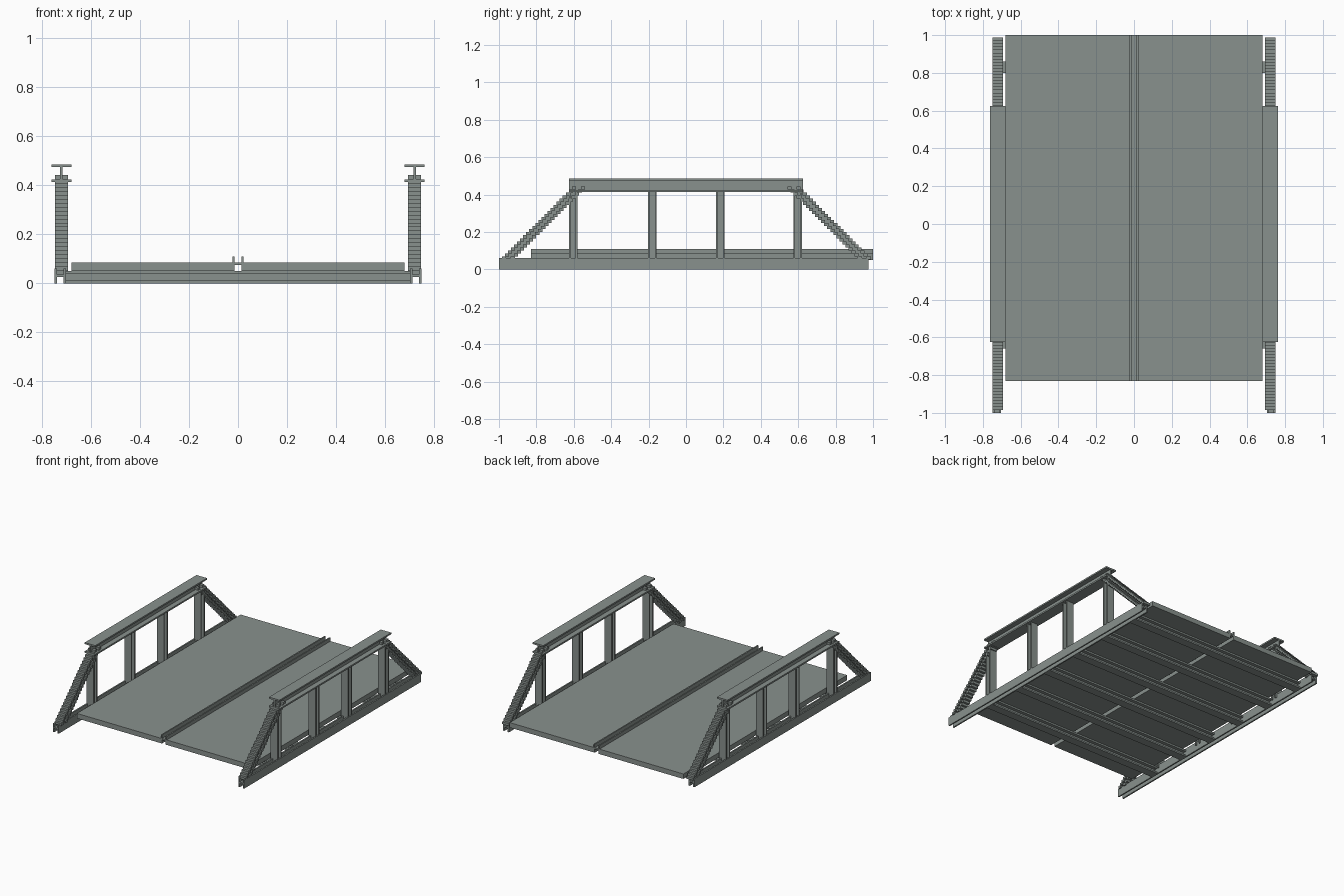
import bpy
import bmesh
from mathutils import Vector

cube = bpy.data.objects.get("Cube")
if cube:
    bpy.data.objects.remove(cube, do_unlink=True)

steel = bpy.data.materials.new("grey_steel")
steel.use_nodes = True
GREY = (0.25, 0.285, 0.27, 1)
steel.diffuse_color = GREY
steel.node_tree.nodes["Principled BSDF"].inputs["Base Color"].default_value = GREY


def add_box(bm, x, y, z):
    """Box from (min, max) pairs on each axis."""
    verts = bmesh.ops.create_cube(bm, size=1)["verts"]
    for v in verts:
        v.co = Vector([(r[0] + r[1]) / 2 + c * (r[1] - r[0])
                       for c, r in zip(v.co, (x, y, z))])


def make(name, boxes, mirror=False):
    """One object from a list of boxes, optionally mirrored to the other side."""
    bm = bmesh.new()
    for b in boxes:
        add_box(bm, *b)
    mesh = bpy.data.meshes.new(name)
    bm.to_mesh(mesh)
    bm.free()
    mesh.materials.append(steel)
    obj = bpy.data.objects.new(name, mesh)
    bpy.context.collection.objects.link(obj)
    if mirror:
        obj.modifiers.new("other_side", "MIRROR").use_axis[0] = True
    return obj


SIDE = (0.693, 0.748)      # width of truss posts and braces
WEB = (0.716, 0.726)       # thin web in the truss plane

# Deck halves
make("deck_panel", [((0.022, 0.68), (-0.83, 1), (0.05, 0.085))], True)

# Centre H-beam between the deck halves
deck_y = (-0.83, 1)
make("centre_beam", [
    ((-0.023, -0.014), deck_y, (0.05, 0.11)),
    ((0.014, 0.023), deck_y, (0.05, 0.11)),
    ((-0.014, 0.014), deck_y, (0.075, 0.085)),
])

# Cross beams under the deck, I-section
BEAMS = 6
for i in range(BEAMS):
    y = -0.63 + i * 1.46 / (BEAMS - 1)
    wide, thin = (y - 0.03, y + 0.03), (y - 0.006, y + 0.006)
    span = (-0.706, 0.706)
    make(f"cross_beam_{i + 1}", [
        (span, wide, (0, 0.011)),
        (span, thin, (0.011, 0.038)),
        (span, wide, (0.038, 0.05)),
    ])

# Bottom chords, H-section open above and below
chord_y = (-1, 0.975)
make("bottom_chord", [
    ((0.703, 0.713), chord_y, (0, 0.06)),
    ((0.739, 0.749), chord_y, (0, 0.06)),
    ((0.713, 0.739), chord_y, (0.027, 0.037)),
], True)

# Top chords, I-section
top_y = (-0.625, 0.625)
make("top_chord", [
    ((0.68, 0.762), top_y, (0.475, 0.486)),
    (WEB, top_y, (0.425, 0.475)),
    ((0.68, 0.762), top_y, (0.414, 0.425)),
], True)

# Vertical posts, I-section with flanges facing front and back
for i, y in enumerate((-0.603, -0.18, 0.184, 0.597)):
    z = (0.035, 0.416)
    make(f"post_{i + 1}", [
        (SIDE, (y - 0.023, y - 0.013), z),
        (SIDE, (y + 0.013, y + 0.023), z),
        (WEB, (y - 0.013, y + 0.013), z),
    ], True)

# Sloping end braces, stepped I-section
STEPS = 24
STEP = 0.0163
for name, sign, foot in (("front_brace", -1, 0.985), ("back_brace", 1, 0.988)):
    boxes = []
    for i in range(STEPS):
        z = (0.052 + i * STEP, 0.052 + (i + 1) * STEP)
        outer = foot - i * STEP

        def run(a, b):
            return tuple(sorted((sign * (outer - a), sign * (outer - b))))

        boxes += [(SIDE, run(0, 0.022), z),
                  (WEB, run(0.022, 0.048), z),
                  (SIDE, run(0.048, 0.07), z)]
    make(name, boxes, True)
